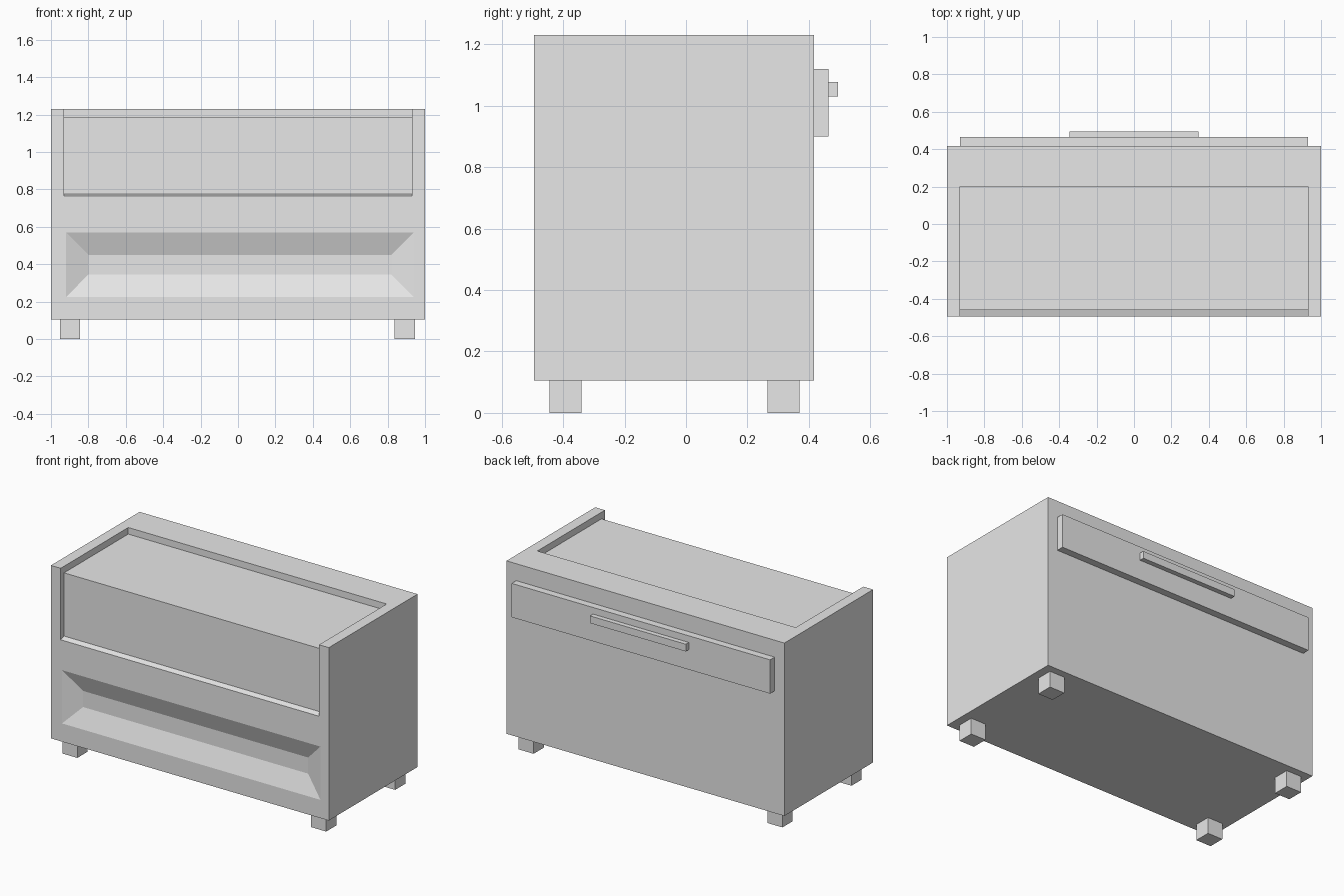
import bpy
import bmesh

cube = bpy.data.objects.get("Cube")
if cube:
    bpy.data.objects.remove(cube, do_unlink=True)

grey = bpy.data.materials.new("light_grey")
grey.use_nodes = True
grey.diffuse_color = (0.8, 0.8, 0.8, 1)
grey.node_tree.nodes["Principled BSDF"].inputs["Base Color"].default_value = grey.diffuse_color


def loft(name, ring_a, ring_b):
    """Solid joining two matching rings of points."""
    bm = bmesh.new()
    a = [bm.verts.new(p) for p in ring_a]
    b = [bm.verts.new(p) for p in ring_b]
    bm.faces.new(a)
    bm.faces.new(b[::-1])
    for i in range(len(a)):
        j = (i + 1) % len(a)
        bm.faces.new((a[j], a[i], b[i], b[j]))
    bmesh.ops.recalc_face_normals(bm, faces=bm.faces)
    mesh = bpy.data.meshes.new(name)
    bm.to_mesh(mesh)
    bm.free()
    mesh.materials.append(grey)
    obj = bpy.data.objects.new(name, mesh)
    bpy.context.collection.objects.link(obj)
    return obj


def rect(x0, x1, y, z0, z1):
    return [(x0, y, z0), (x1, y, z0), (x1, y, z1), (x0, y, z1)]


def box(name, x0, x1, y0, y1, z0, z1):
    return loft(name, rect(x0, x1, y0, z0, z1), rect(x0, x1, y1, z0, z1))


def cut(target, cutter):
    cutter.hide_render = True
    mod = target.modifiers.new("cut", "BOOLEAN")
    mod.operation = "DIFFERENCE"
    mod.solver = "EXACT"
    mod.object = cutter
    bpy.context.view_layer.objects.active = target
    bpy.ops.object.modifier_apply(modifier=mod.name)
    bpy.data.objects.remove(cutter, do_unlink=True)


# Cabinet body
front, back = -0.495, 0.417
body = box("cabinet_body", -1, 1, front, back, 0.105, 1.23)

# Sunken top and set-back upper front with a sloping ledge
profile = [(-0.6, 0.765), (front, 0.765), (-0.46, 0.776), (-0.46, 1.187),
           (0.2, 1.187), (0.2, 1.3), (-0.6, 1.3)]
cut(body, loft("top_cutter", *[[(x, y, z) for y, z in profile] for x in (-0.93, 0.93)]))

# Bevelled recess in the lower front, cutter carried on past the front face
depth, slope = 0.045, 0.12
cut(body, loft("recess_cutter",
               rect(-0.92 - slope, 0.94 + slope, front - depth, 0.222 - slope, 0.57 + slope),
               rect(-0.8, 0.82, front + depth, 0.345, 0.45)))

# Back drawer panel and its handle
box("back_panel", -0.93, 0.93, back, 0.464, 0.9, 1.12)
box("back_handle", -0.345, 0.345, 0.464, 0.495, 1.03, 1.077)

# Feet
for side, x in (("right", -0.953), ("left", 0.838)):
    for end, y in (("front", -0.445), ("back", 0.265)):
        box(f"{end}_{side}_foot", x, x + 0.108, y, y + 0.105, 0, 0.105)
